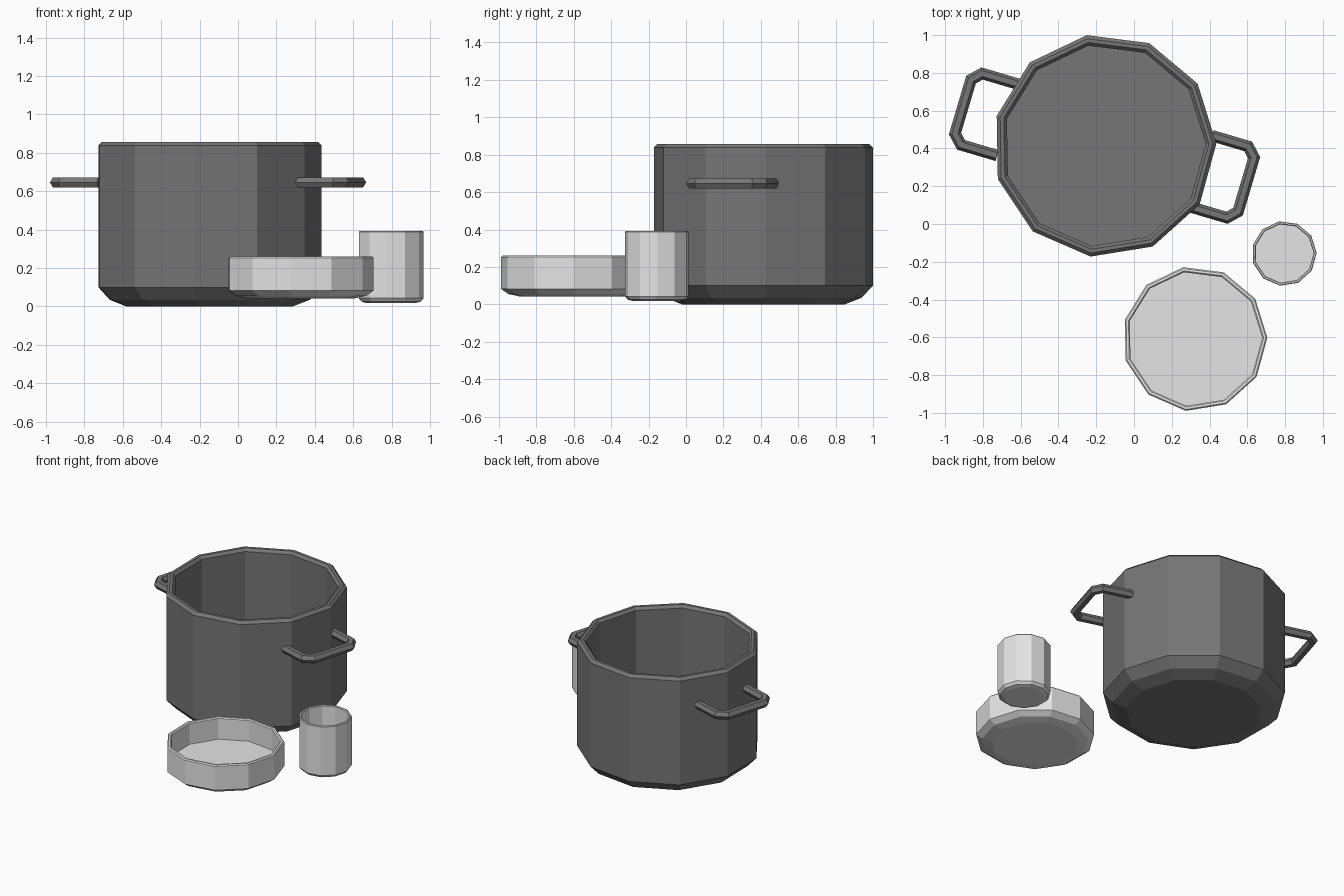
import bpy, bmesh, math

if "Cube" in bpy.data.objects:
    bpy.data.objects.remove(bpy.data.objects["Cube"])

SIDES = 11
ROT = math.radians(1.0)


def material(name, v):
    m = bpy.data.materials.new(name)
    m.diffuse_color = (v, v, v, 1)
    m.use_nodes = True
    m.node_tree.nodes["Principled BSDF"].inputs["Base Color"].default_value = m.diffuse_color
    return m


dark = material("dark grey metal", 0.18)
pale = material("pale grey ceramic", 0.78)


def finish(bm, name, mat):
    bmesh.ops.recalc_face_normals(bm, faces=bm.faces)
    me = bpy.data.meshes.new(name)
    bm.to_mesh(me)
    bm.free()
    me.materials.append(mat)
    ob = bpy.data.objects.new(name, me)
    bpy.context.collection.objects.link(ob)
    return ob


def vessel(name, mat, centre, profile):
    """Open vessel: rings of a low-poly profile, capped by outer base and inner floor."""
    bm = bmesh.new()
    rings = []
    for r, z in profile:
        rings.append([bm.verts.new((centre[0] + r * math.cos(ROT + 2 * math.pi * i / SIDES),
                                    centre[1] + r * math.sin(ROT + 2 * math.pi * i / SIDES), z))
                      for i in range(SIDES)])
    for a, b in zip(rings, rings[1:]):
        for i in range(SIDES):
            j = (i + 1) % SIDES
            bm.faces.new((a[i], a[j], b[j], b[i]))
    bm.faces.new(rings[0])
    bm.faces.new(rings[-1])
    return finish(bm, name, mat)


def handle(name, mat, centre, angle, z, path, r=0.03):
    """Hexagonal bar swept with mitred corners along a flat path."""
    bm = bmesh.new()
    c, s = math.cos(angle), math.sin(angle)
    rings = []
    for k, (u, v) in enumerate(path):
        p, q = path[max(k - 1, 0)], path[min(k + 1, len(path) - 1)]
        d1 = math.atan2(v - p[1], u - p[0]) if k > 0 else None
        d2 = math.atan2(q[1] - v, q[0] - u) if k < len(path) - 1 else d1
        d1 = d2 if d1 is None else d1
        turn = (d2 - d1 + math.pi) % (2 * math.pi) - math.pi
        mid = d1 + turn / 2
        nx, ny, m = -math.sin(mid), math.cos(mid), 1 / math.cos(turn / 2)
        ring = []
        for i in range(6):
            t = math.pi * i / 3
            a, b = u + nx * m * r * math.cos(t), v + ny * m * r * math.cos(t)
            ring.append(bm.verts.new((centre[0] + a * c - b * s,
                                      centre[1] + a * s + b * c, z + r * math.sin(t))))
        rings.append(ring)
    for a, b in zip(rings, rings[1:]):
        for i in range(6):
            j = (i + 1) % 6
            bm.faces.new((a[i], a[j], b[j], b[i]))
    bm.faces.new(rings[0])
    bm.faces.new(rings[-1])
    return finish(bm, name, mat)


# Large cooking pot
POT = (-0.156, 0.415)
vessel("pot", dark, POT, [(0.44, 0), (0.531, 0.035), (0.592, 0.1), (0.592, 0.838), (0.573, 0.857),
                          (0.553, 0.857), (0.536, 0.838), (0.536, 0.1)])

# Two handles, opposite each other
PATH = [(0.53, -0.182), (0.73, -0.182), (0.777, -0.134), (0.777, 0.164), (0.73, 0.212), (0.53, 0.212)]
for side, ang in (("right", -16.5), ("left", 163.5)):
    handle("pot_handle_" + side, dark, POT, math.radians(ang), 0.646, PATH)

# Shallow dish
vessel("dish", pale, (0.322, -0.608), [(0.283, 0.042), (0.345, 0.055), (0.384, 0.083), (0.384, 0.253),
                                       (0.377, 0.26), (0.364, 0.26), (0.357, 0.253), (0.357, 0.105)])

# Small cup
vessel("cup", pale, (0.795, -0.156), [(0.13, 0.018), (0.157, 0.025), (0.172, 0.043), (0.172, 0.388),
                                      (0.168, 0.393), (0.160, 0.393), (0.156, 0.388), (0.156, 0.06)])
